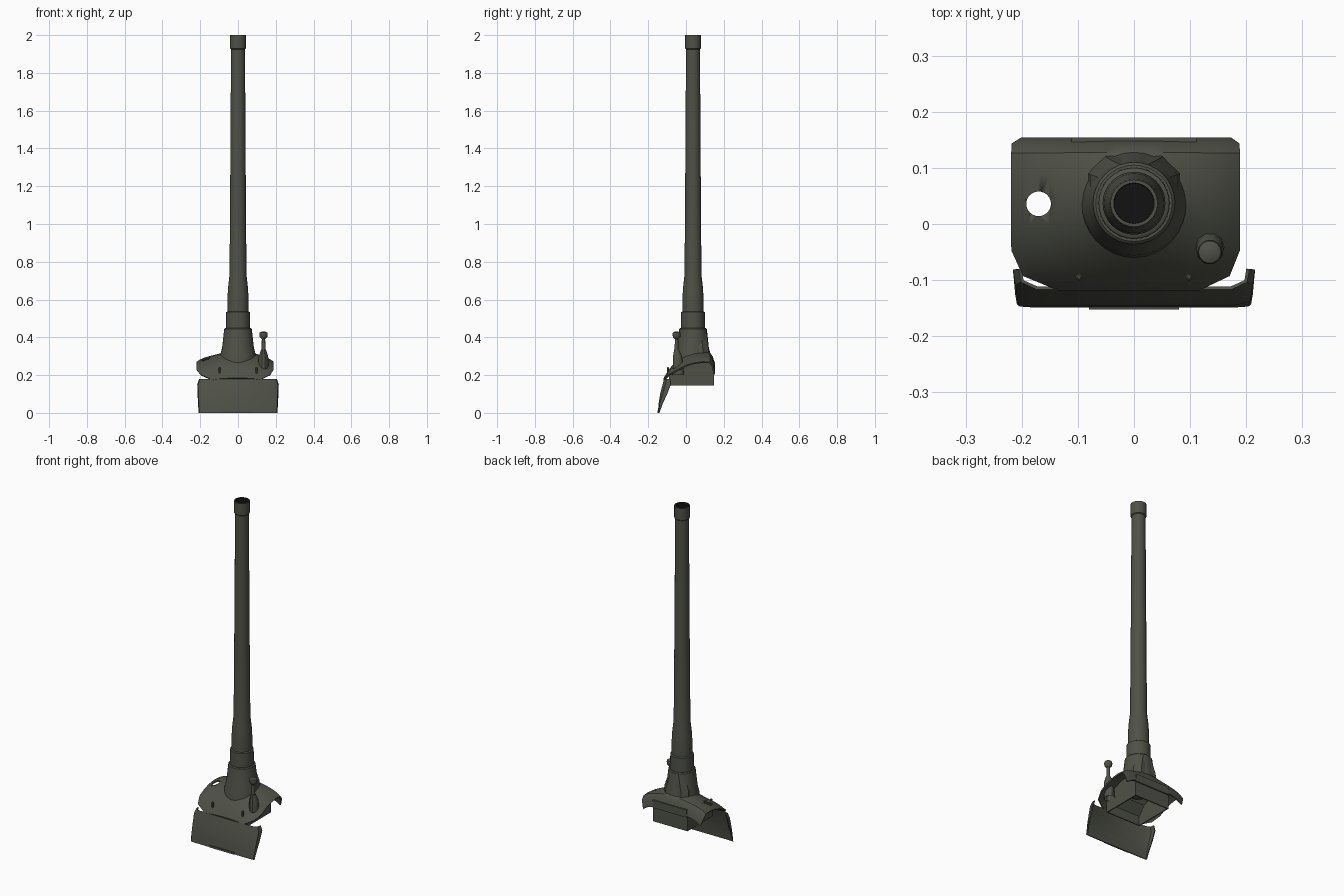
import bpy, bmesh, math
from mathutils import Vector

cube = bpy.data.objects.get("Cube")
if cube:
    bpy.data.objects.remove(cube)

GUN_Y = 0.037


def material(name, rgb):
    m = bpy.data.materials.new(name)
    m.use_nodes = True
    m.diffuse_color = (*rgb, 1)
    bsdf = next(n for n in m.node_tree.nodes if n.type == 'BSDF_PRINCIPLED')
    bsdf.inputs["Base Color"].default_value = (*rgb, 1)
    bsdf.inputs["Roughness"].default_value = 0.8
    return m


OLIVE = material("olive_grey_paint", (0.078, 0.083, 0.064))
BLACK = material("bore_black", (0.006, 0.006, 0.006))


def finish(name, bm, mats=(OLIVE,), thickness=0, angle=35):
    bmesh.ops.recalc_face_normals(bm, faces=bm.faces)
    me = bpy.data.meshes.new(name)
    bm.to_mesh(me)
    bm.free()
    ob = bpy.data.objects.new(name, me)
    bpy.context.collection.objects.link(ob)
    for m in mats:
        me.materials.append(m)
    bpy.ops.object.select_all(action='DESELECT')
    ob.select_set(True)
    bpy.context.view_layer.objects.active = ob
    if thickness:
        mod = ob.modifiers.new("thickness", 'SOLIDIFY')
        mod.thickness = thickness
        mod.offset = 0
        bpy.ops.object.modifier_apply(modifier=mod.name)
    bpy.ops.object.shade_smooth_by_angle(angle=math.radians(angle))
    return ob


def loft(bm, rows, closed=False):
    """Skin rows of equally many points with quads."""
    vs = [[bm.verts.new(p) for p in r] for r in rows]
    n = len(vs[0])
    for a, b in zip(vs, vs[1:]):
        for i in range(n if closed else n - 1):
            j = (i + 1) % n
            bm.faces.new((a[i], a[j], b[j], b[i]))
    return vs


def lathe(name, profile, centre, sides=32, mats=(OLIVE,)):
    bm = bmesh.new()
    rows = [[(centre[0] + r * math.cos(2 * math.pi * i / sides),
              centre[1] + r * math.sin(2 * math.pi * i / sides), z)
             for i in range(sides)] for r, z in profile]
    vs = loft(bm, rows, True)
    bm.faces.new(vs[0])
    bm.faces.new(vs[-1])
    return finish(name, bm, mats)


# Barrel with muzzle ring and a dark bore
barrel = lathe("gun_barrel", [
    (0.056, 0.5), (0.056, 0.6), (0.053, 0.66), (0.045, 0.73), (0.042, 1.1),
    (0.037, 1.925), (0.042, 1.93), (0.042, 2.0), (0.036, 2.0), (0.035, 1.85)],
    (0, GUN_Y), mats=(OLIVE, BLACK))
for p in barrel.data.polygons:
    c = p.center
    radial = math.hypot(c.x, c.y - GUN_Y)
    if 1.86 < c.z < 1.99 and radial < 0.0365 or abs(c.z - 1.85) < 0.001:
        p.material_index = 1

# Barrel sleeve and conical collar
lathe("barrel_sleeve", [(0.064, 0.43), (0.063, 0.533), (0.057, 0.537)], (0, GUN_Y))
lathe("collar", [(0.097, 0.265), (0.093, 0.31), (0.084, 0.345), (0.073, 0.445),
                 (0.068, 0.45)], (0, GUN_Y))

# Faceted wedge on the rear of the collar
bm = bmesh.new()
rows = []
for z, half, back in ((0.27, 0.086, 0.125), (0.35, 0.078, 0.118), (0.445, 0.04, 0.106)):
    rows.append([(-half, GUN_Y + 0.02, z), (-half, back - 0.03, z), (-half * 0.62, back, z),
                 (half * 0.62, back, z), (half, back - 0.03, z), (half, GUN_Y + 0.02, z)])
vs = loft(bm, rows, True)
bm.faces.new(vs[-1])
bm.faces.new(vs[0])
finish("collar_rear_wedge", bm, angle=15)

# Curved mantlet shell: (y, height, half width) stations from front to back
stations = [(-0.115, 0.178, 0.125), (-0.09, 0.215, 0.183), (-0.045, 0.255, 0.202),
            (0.0, 0.278, 0.202), (0.045, 0.291, 0.202), (0.09, 0.297, 0.202),
            (0.125, 0.295, 0.202), (0.14, 0.277, 0.202), (0.15, 0.232, 0.187)]
COLS = 24


def shell_point(y, z, half, t):
    x = -0.015 * min(1, half / 0.2) + half * t
    bump = 0.045 * math.exp(-((x / 0.1) ** 2 + ((y - GUN_Y) / 0.1) ** 2))
    droop = 0.03 * abs(t) ** 5 * min(1, (y + 0.13) / 0.08)
    return (x, y, z + bump - droop)


bm = bmesh.new()
loft(bm, [[shell_point(y, z, h, 2 * i / COLS - 1) for i in range(COLS + 1)]
          for y, z, h in stations])
shell = finish("mantlet_shell", bm, thickness=0.008)

# Sight hole through the shell
cutter = lathe("sight_hole_cutter", [(0.022, 0.1), (0.022, 0.45)], (-0.17, 0.036), 24)
cutter.hide_render = True
bpy.context.view_layer.objects.active = shell
cut = shell.modifiers.new("sight_hole", 'BOOLEAN')
cut.operation = 'DIFFERENCE'
cut.solver = 'EXACT'
cut.object = cutter
bpy.ops.object.modifier_apply(modifier=cut.name)
bpy.data.objects.remove(cutter)

# Open box frame under the shell: two cheeks, a back and a sloped front
HALF = 0.11
side = [(-0.088, 0.145), (-0.088, 0.2), (-0.045, 0.25), (0.03, 0.282),
        (0.1, 0.29), (0.145, 0.262), (0.145, 0.145)]
bm = bmesh.new()
for x in (-HALF, HALF):
    bm.faces.new([bm.verts.new((x, y, z)) for y, z in side])
for ends in (side[:3], side[-2:]):
    loft(bm, [[(x, y, z) for y, z in ends] for x in (-HALF, HALF)])
bmesh.ops.remove_doubles(bm, verts=bm.verts, dist=0.0001)
finish("mantlet_box", bm, thickness=0.008, angle=20)

# Rear lip plate
bm = bmesh.new()
bmesh.ops.create_cube(bm, size=1)
for v in bm.verts:
    v.co = Vector((v.co.x * 0.222, 0.15 + v.co.y * 0.008, 0.25 + v.co.z * 0.045))
finish("rear_lip", bm)

# Front skirt: curved plate whose ends turn back
rows = []
for z, y, turn, w in ((0.0, -0.146, 0.004, 0.206), (0.05, -0.142, 0.018, 0.209),
                      (0.1, -0.134, 0.034, 0.211), (0.15, -0.121, 0.04, 0.213),
                      (0.178, -0.114, 0.034, 0.203)):
    end = [(w, y + turn), (w - 0.004, y + turn * 0.35), (w - 0.03, y)]
    rows.append([(-x, yy, z) for x, yy in end] + [(x, yy, z) for x, yy in reversed(end)])
bm = bmesh.new()
loft(bm, rows)
finish("front_skirt", bm, thickness=0.006)

# Strip along the bottom of the skirt
bm = bmesh.new()
bmesh.ops.create_cube(bm, size=1)
for v in bm.verts:
    v.co = Vector((v.co.x * 0.16, -0.148 + v.co.y * 0.008, 0.006 + v.co.z * 0.012))
finish("skirt_bottom_strip", bm)

# Ventilator-style post: tapered base, stalk and knob
bm = bmesh.new()
rows = []
for z, r, y, stretch in ((0.2, 0.027, -0.04, 1.2), (0.3, 0.025, -0.045, 1.0),
                         (0.335, 0.013, -0.05, 1.0)):
    rows.append([(0.135 + r * math.cos(a), y + r * stretch * math.sin(a), z)
                 for a in (2 * math.pi * i / 10 for i in range(10))])
vs = loft(bm, rows, True)
bm.faces.new(vs[-1])
finish("post_base", bm)
lathe("post_stalk_and_knob", [(0.012, 0.3), (0.009, 0.39), (0.02, 0.402), (0.022, 0.415),
                              (0.02, 0.425), (0.01, 0.43)], (0.135, -0.05), 14)

# Small lifting pins on the shell front
for label, x in (("right", -0.098), ("left", 0.098)):
    lathe(label + "_lifting_pin", [(0.006, 0.2), (0.006, 0.238), (0.003, 0.242)],
          (x, -0.095), 10)
